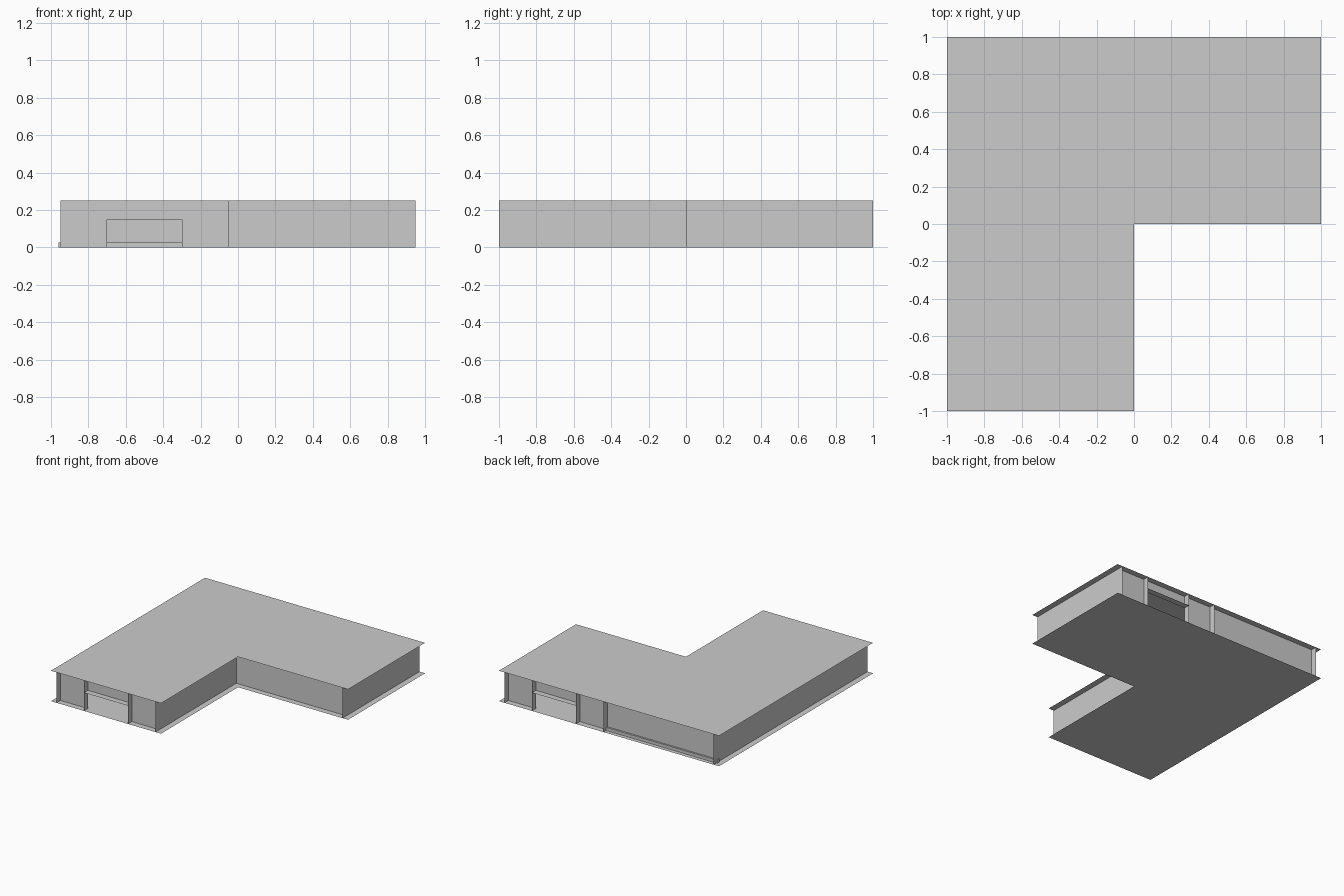
import bpy

if "Cube" in bpy.data.objects:
    bpy.data.objects.remove(bpy.data.objects["Cube"])

H = 0.25   # storey height
IN = 0.05  # wall inset from slab edge


def mesh(name, verts, faces):
    me = bpy.data.meshes.new(name)
    me.from_pydata(verts, [], faces)
    me.update()
    ob = bpy.data.objects.new(name, me)
    bpy.context.collection.objects.link(ob)
    return ob


def wall(name, a, b, z0=0.0, z1=H):
    """Thin upright panel from plan point a to b."""
    return mesh(name, [(*a, z0), (*b, z0), (*b, z1), (*a, z1)], [(0, 1, 2, 3)])


# L-shaped floor and roof sheets
plan = [(-1, -1), (0, -1), (0, 0), (1, 0), (1, 1), (-1, 1)]
for name, z in (("floor", 0.0), ("roof", H)):
    order = range(6) if z else reversed(range(6))
    mesh(name, [(x, y, z) for x, y in plan], [tuple(order)])

# Side walls, running to the slab edges
wall("left_wall", (-0.95, 1), (-0.95, -1))
wall("front_wing_side_wall", (-0.05, -1), (-0.05, IN))
wall("right_wing_end_wall", (0.95, 0), (0.95, 1))

# Recessed long walls
wall("right_wing_front_wall", (-0.05, IN), (0.95, IN))
wall("back_long_wall", (0.05, 1 - IN), (-0.95, 1 - IN))
wall("back_divider_fin", (0.05, 1 - IN), (0.05, 1))


# Entrance facade: s = -1 is the front wing, s = 1 the back of the right wing
def entrance(prefix, s):
    y_wall, y_edge = s * (1 - IN), s * 1.0
    for i, (x0, x1) in enumerate(((0.05, 0.3), (0.7, 0.95))):
        wall(f"{prefix}_panel_{i}", (s * x1, y_wall), (s * x0, y_wall))
    wall(f"{prefix}_lintel", (s * 0.7, y_wall), (s * 0.3, y_wall), 0.15, H)
    for x in (0.3, 0.7):
        wall(f"{prefix}_fin_{x}", (s * x, y_wall), (s * x, y_edge))
    mesh(f"{prefix}_canopy",
         [(s * 0.3, y_wall, 0.15), (s * 0.7, y_wall, 0.15),
          (s * 0.7, y_edge, 0.15), (s * 0.3, y_edge, 0.15)], [(0, 1, 2, 3)])


entrance("front_entrance", -1)
entrance("back_entrance", 1)

# Low kerb along the back wall, poking slightly through the left wall
bpy.ops.mesh.primitive_cube_add(size=1, location=(-0.455, 0.95, 0.0125))
kerb = bpy.context.object
kerb.name = "back_kerb"
kerb.scale = (1.01, 0.03, 0.025)
